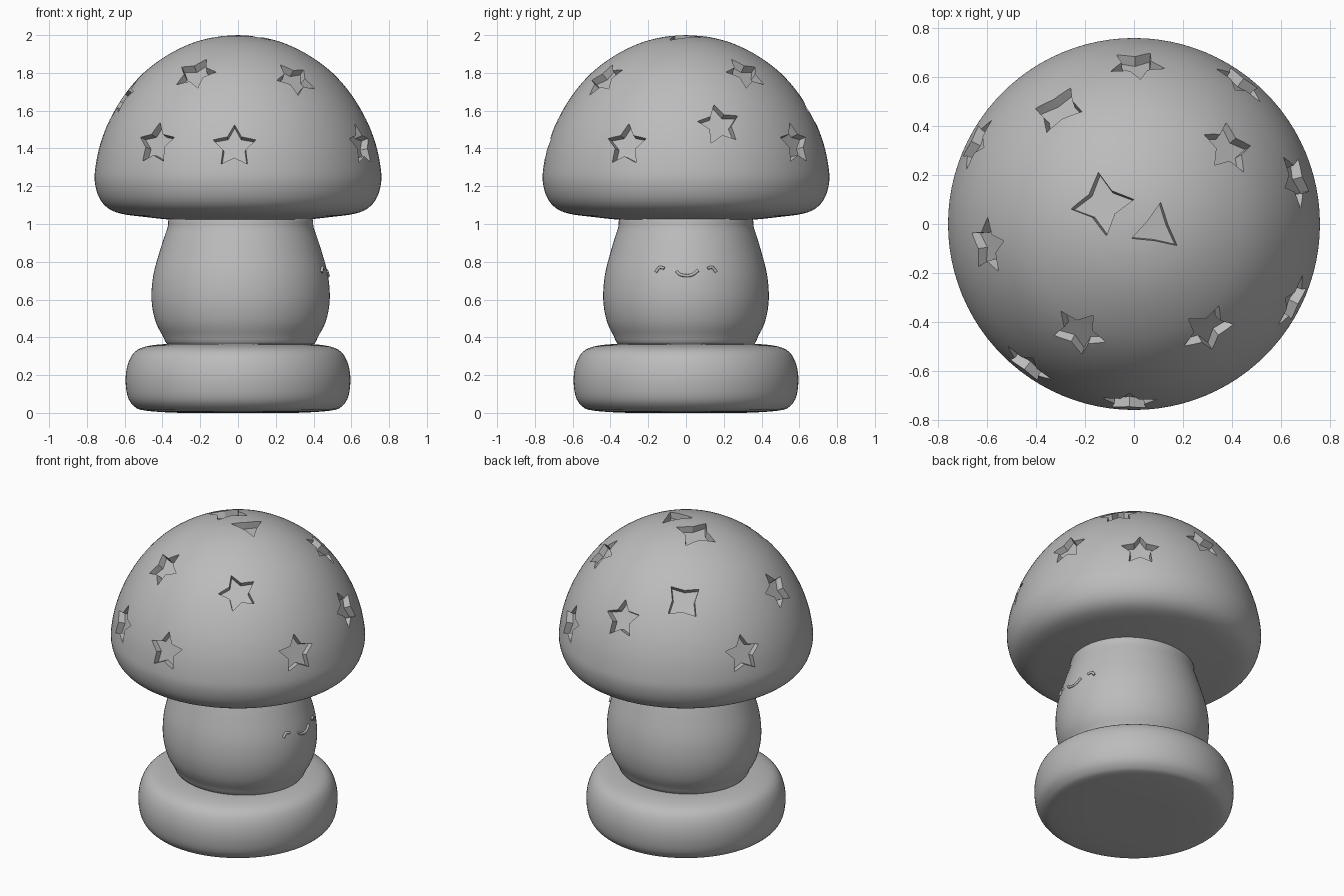
import bpy, bmesh, math
from mathutils import Vector

if "Cube" in bpy.data.objects:
    bpy.data.objects.remove(bpy.data.objects["Cube"])

clay = bpy.data.materials.new("plain_grey")
clay.diffuse_color = (0.5, 0.5, 0.5, 1)
clay.use_nodes = True
clay.node_tree.nodes["Principled BSDF"].inputs["Base Color"].default_value = clay.diffuse_color


def smooth_path(pts, steps=4):
    """Catmull-Rom interpolation of a short profile."""
    p = [Vector(q) for q in pts]
    p = [p[0]] + p + [p[-1]]
    out = []
    for i in range(1, len(p) - 2):
        a, b, c, d = p[i - 1:i + 3]
        for k in range(steps):
            t = k / steps
            out.append(0.5 * (2 * b + (c - a) * t + (2 * a - 5 * b + 4 * c - d) * t ** 2
                              + (3 * b - a - 3 * c + d) * t ** 3))
    return out + [p[-1]]


def finish(name, bm):
    bmesh.ops.recalc_face_normals(bm, faces=bm.faces)
    me = bpy.data.meshes.new(name)
    bm.to_mesh(me)
    bm.free()
    me.materials.append(clay)
    ob = bpy.data.objects.new(name, me)
    bpy.context.collection.objects.link(ob)
    return ob


def smooth(ob, angle=35):
    bpy.ops.object.select_all(action='DESELECT')
    ob.select_set(True)
    bpy.context.view_layer.objects.active = ob
    bpy.ops.object.shade_smooth_by_angle(angle=math.radians(angle))


def lathe(name, profile, segs=96, sx=1, sy=1, ox=0):
    """Turned solid; the profile starts and ends on the axis."""
    bm = bmesh.new()
    path = smooth_path(profile)
    top = bm.verts.new((ox, 0, path[0].y))
    low = bm.verts.new((ox, 0, path[-1].y))
    rings = []
    for p in path[1:-1]:
        rings.append([bm.verts.new((ox + sx * p.x * math.cos(math.tau * i / segs),
                                    sy * p.x * math.sin(math.tau * i / segs), p.y))
                      for i in range(segs)])
    for i in range(segs):
        j = (i + 1) % segs
        bm.faces.new((top, rings[0][i], rings[0][j]))
        bm.faces.new((low, rings[-1][j], rings[-1][i]))
        for a, b in zip(rings, rings[1:]):
            bm.faces.new((a[i], b[i], b[j], a[j]))
    return finish(name, bm)


# Base cushion
base = lathe("base", [(0, 0.365), (0.3, 0.365), (0.44, 0.36), (0.53, 0.335), (0.575, 0.28),
                      (0.595, 0.19), (0.585, 0.09), (0.55, 0.035), (0.49, 0.012),
                      (0.3, 0.0), (0, 0.0)])
smooth(base)

# Bulging stem, slightly wider across x
stem = lathe("stem", [(0, 1.04), (0.2, 1.04), (0.345, 1.035), (0.365, 0.98), (0.4, 0.87),
                      (0.436, 0.73), (0.445, 0.6), (0.427, 0.49), (0.39, 0.41),
                      (0.35, 0.355), (0.2, 0.34), (0, 0.34)], sx=1.06, sy=0.985, ox=0.014)
smooth(stem)

# Domed cap
CAP = [(0, 2.0), (0.12, 1.99), (0.25, 1.955), (0.38, 1.89), (0.5, 1.8), (0.6, 1.685),
       (0.68, 1.55), (0.73, 1.42), (0.755, 1.3), (0.758, 1.22), (0.735, 1.14),
       (0.69, 1.085), (0.62, 1.055), (0.5, 1.038), (0.3, 1.02), (0, 1.02)]
cap = lathe("cap", CAP)
DOME = smooth_path(CAP[:10], 8)


def add_star(bm, az, r, tips=5, size=0.125, inner=0.066, twist=0, depth=0.045):
    """Star prism standing square to the dome at azimuth az and radius r."""
    i = next(k for k in range(1, len(DOME)) if DOME[k].x >= r)
    a, b = DOME[i - 1], DOME[i]
    z = a.y + (b.y - a.y) * (r - a.x) / (b.x - a.x)
    d = (b - a).normalized()
    az = math.radians(az)
    out = Vector((math.cos(az), math.sin(az), 0))
    n = out * -d.y + Vector((0, 0, d.x))
    t = Vector((-math.sin(az), math.cos(az), 0))
    u = n.cross(t)
    loops = []
    for h, grow in ((-depth, 0.88), (0.06, 1.08)):
        ring = []
        for k in range(2 * tips):
            rad = (inner if k % 2 else size) * grow
            ang = math.radians(90 + twist) + math.pi * k / tips
            ring.append(bm.verts.new(out * r + Vector((0, 0, z)) + n * h
                                     + (t * math.cos(ang) + u * math.sin(ang)) * rad))
        loops.append(ring)
    lo, hi = loops
    bm.faces.new(hi)
    bm.faces.new(lo[::-1])
    for k in range(2 * tips):
        m = (k + 1) % (2 * tips)
        bm.faces.new((lo[k], lo[m], hi[m], hi[k]))


# Star hollows around the cap: azimuth, radius, twist
bm = bmesh.new()
for az, r, twist in [(233, 0.728, 0), (268.5, 0.732, 0), (334, 0.73, 0), (15, 0.69, 8),
                     (53, 0.728, 0), (89, 0.655, 8), (153, 0.73, 0), (188.5, 0.61, 5),
                     (243, 0.5, -10), (305, 0.53, 20), (39, 0.5, 10)]:
    add_star(bm, az, r, twist=twist)
add_star(bm, 123.5, 0.565, tips=4, size=0.125, inner=0.07, twist=40)
add_star(bm, 148, 0.155, tips=4, size=0.14, inner=0.07, twist=40)
add_star(bm, 348, 0.095, tips=3, size=0.115, inner=0.051, twist=33)
cutter = finish("star_cutter", bm)
cutter.hide_render = True
mod = cap.modifiers.new("stars", 'BOOLEAN')
mod.object = cutter
mod.operation = 'DIFFERENCE'
mod.solver = 'EXACT'
bpy.context.view_layer.objects.active = cap
bpy.ops.object.modifier_apply(modifier="stars")
bpy.data.objects.remove(cutter)
smooth(cap, 30)


# Small face on the +x side of the stem: two eye strokes and a smile
def stroke(name, pts):
    cu = bpy.data.curves.new(name, 'CURVE')
    cu.dimensions = '3D'
    cu.bevel_depth = 0.008
    cu.bevel_resolution = 2
    cu.use_fill_caps = True
    path = smooth_path(pts)
    sp = cu.splines.new('POLY')
    sp.points.add(len(path) - 1)
    for point, (y, z) in zip(sp.points, path):
        ry = 0.434 - 0.12 * max(0, z - 0.72)
        x = 0.014 + 1.076 * math.sqrt(ry * ry - y * y) - 0.002
        point.co = (x, y, z, 1)
    cu.materials.append(clay)
    ob = bpy.data.objects.new(name, cu)
    bpy.context.collection.objects.link(ob)


for side, name in ((-1, "left_eye"), (1, "right_eye")):
    stroke(name, [(side * 0.16, 0.745), (side * 0.14, 0.77), (side * 0.115, 0.765)])
stroke("smile", [(-0.05, 0.75), (-0.03, 0.732), (0.01, 0.726), (0.04, 0.735), (0.065, 0.755)])
